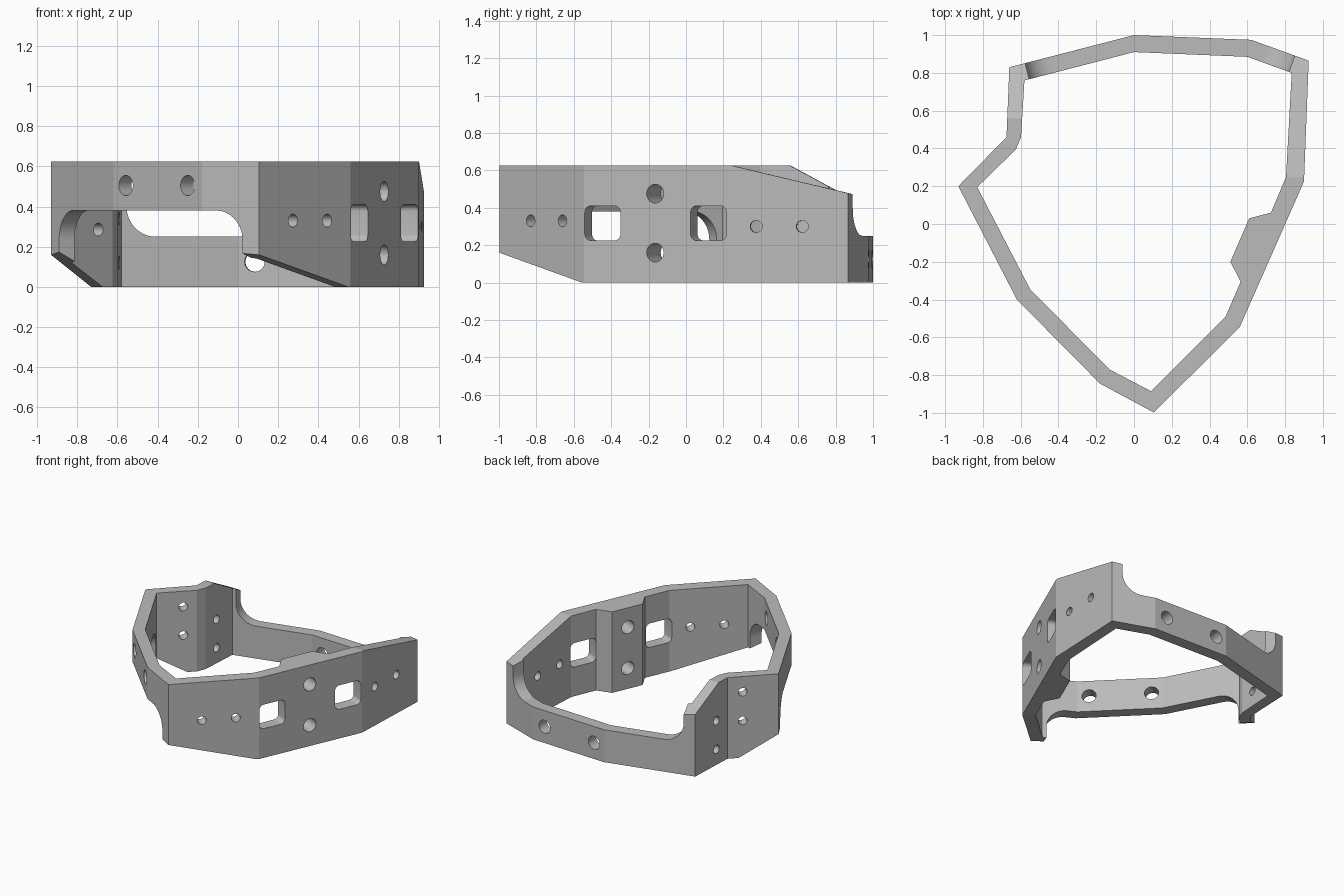
import bpy, bmesh
from math import sin, cos, pi, radians
from mathutils import Vector

old = bpy.data.objects.get("Cube")
if old:
    bpy.data.objects.remove(old, do_unlink=True)

HEIGHT = 0.625
OVER = 0.8      # cutters reach above this height
UNDER = -0.1    # and below this one

# Plan corners of the band, counterclockwise
TIP, CHEEK, SIDE, REAR_L = (0.105, -0.998), (0.56, -0.545), (0.9, 0.225), (0.925, 0.865)
BACK_L, BACK, REAR_R = (0.62, 0.975), (0, 1), (-0.66, 0.83)
NOTCH, WING, FLANK, FRONT = (-0.675, 0.46), (-0.93, 0.2), (-0.62, -0.4), (-0.18, -0.845)
outer = [TIP, CHEEK, SIDE, REAR_L, BACK_L, BACK, REAR_R, NOTCH, WING, FLANK, FRONT]
inner = [(0.09, -0.885), (0.485, -0.49), (0.565, -0.305), (0.51, -0.2), (0.61, 0.03),
         (0.725, 0.06), (0.805, 0.25), (0.835, 0.8), (0.6, 0.885), (0, 0.91),
         (-0.58, 0.76), (-0.598, 0.46), (-0.625, 0.395), (-0.83, 0.195),
         (-0.55, -0.345), (-0.13, -0.77)]


def prism(name, base, shift):
    """Solid made by sweeping a flat polygon along a vector."""
    bm = bmesh.new()
    face = bm.faces.new([bm.verts.new(p) for p in base])
    swept = bmesh.ops.extrude_face_region(bm, geom=[face])["geom"]
    bmesh.ops.translate(bm, vec=shift, verts=[g for g in swept if isinstance(g, bmesh.types.BMVert)])
    bmesh.ops.recalc_face_normals(bm, faces=bm.faces[:])
    mesh = bpy.data.meshes.new(name)
    bm.to_mesh(mesh)
    bm.free()
    obj = bpy.data.objects.new(name, mesh)
    bpy.context.collection.objects.link(obj)
    return obj


def subtract(cutter):
    """Cut a solid out of the band and discard it."""
    mod = band.modifiers.new("cut", "BOOLEAN")
    mod.operation, mod.solver, mod.object = "DIFFERENCE", "EXACT", cutter
    bpy.context.view_layer.objects.active = band
    bpy.ops.object.modifier_apply(modifier=mod.name)
    bpy.data.objects.remove(cutter, do_unlink=True)


def length(a, b):
    return (Vector(b) - Vector(a)).length


def cut(a, b, profile, depth=0.13):
    """Cut a (distance along panel, height) profile square through panel a-b."""
    along = (Vector(b) - Vector(a)).normalized().to_3d()
    inward = Vector((-along.y, along.x, 0))
    start = Vector(a).to_3d() - inward * 0.06
    prism("cutter", [start + along * s + Vector((0, 0, z)) for s, z in profile],
          inward * (depth + 0.06))
    subtract(bpy.data.objects["cutter"])


def arc(s, z, r, first, last, steps=14):
    angles = [radians(first + (last - first) * i / steps) for i in range(steps + 1)]
    return [(s + r * cos(t), z + r * sin(t)) for t in angles]


def hole(a, b, t, z, r, depth=0.13):
    """Round hole at fraction t of panel a-b."""
    cut(a, b, arc(t * length(a, b), z, r, 0, 360, 32)[:-1], depth)


def window(a, b, s0, s1, z0, z1, r=0.035):
    corners = [(s1 - r, z1 - r, 0), (s0 + r, z1 - r, 90), (s0 + r, z0 + r, 180), (s1 - r, z0 + r, 270)]
    cut(a, b, [p for s, z, t in corners for p in arc(s, z, r, t, t + 90, 8)])


# Closed band
band = prism("band", [(x, y, 0) for x, y in outer], Vector((0, 0, HEIGHT)))
subtract(prism("core", [(x, y, -0.2) for x, y in inner], Vector((0, 0, 1.2))))

# Front opening: three panels, rounded at both ends
R, TOP, END = 0.15, 0.38, 0.085
EXT = 0.05
cut(WING, FLANK, [(END, UNDER)] + arc(END + R, TOP - R, R, 180, 90)
    + [(length(WING, FLANK) + EXT, TOP), (length(WING, FLANK) + EXT, UNDER)])
n = length(FLANK, FRONT) + EXT
cut(FLANK, FRONT, [(-EXT, UNDER), (-EXT, TOP), (n, TOP), (n, UNDER)])
n = length(FRONT, TIP) - END - 0.008
cut(FRONT, TIP, [(-EXT, UNDER), (-EXT, TOP)] + arc(n - R, TOP - R, R, 90, 0) + [(n, UNDER)])

# Lowered back wall, rounded up into both side walls
LOW, END = 0.25, 0.078
n = length(REAR_L, BACK_L) + EXT
cut(REAR_L, BACK_L, [(END, OVER)] + arc(END + R, LOW + R, R, 180, 270) + [(n, LOW), (n, OVER)])
n = length(BACK_L, BACK) + EXT
cut(BACK_L, BACK, [(-EXT, LOW), (n, LOW), (n, OVER), (-EXT, OVER)])
n = length(BACK, REAR_R) - END - 0.008
cut(BACK, REAR_R, [(-EXT, OVER), (-EXT, LOW)] + arc(n - R, LOW + R, R, 270, 360) + [(n, OVER)])

# Sloping top edges of the side walls
cut(SIDE, REAR_L, [(0.02, HEIGHT), (0.76, 0.45), (0.76, OVER), (0.02, OVER)])
cut(REAR_R, NOTCH, [(-0.1, 0.425), (0.27, HEIGHT), (0.27, OVER), (-0.1, OVER)])

# Sloping bottom edges beside the front opening
cut(TIP, CHEEK, [(-0.1, 0.185), (0.625, 0), (0.625, UNDER), (-0.1, UNDER)])
cut(NOTCH, WING, [(0.08, 0), (0.08, UNDER), (0.5, UNDER), (0.5, 0.235)])

# Square windows
window(CHEEK, SIDE, 0.004, 0.213, 0.225, 0.41)
window(CHEEK, SIDE, 0.622, 0.832, 0.225, 0.41)

# Large holes
for z in (0.16, 0.475):
    hole(CHEEK, SIDE, 0.494, z, 0.05, 0.3)
for t in (0.14, 0.84):
    hole(FLANK, FRONT, t, 0.505, 0.05)
    hole(BACK_L, BACK, t + 0.02, 0.125, 0.05)

# Small holes
for t in (0.37, 0.745):
    hole(TIP, CHEEK, t, 0.33, 0.032)
for t in (0.235, 0.62):
    hole(SIDE, REAR_L, t, 0.3, 0.032)
for z in (0.12, 0.34):
    hole(REAR_R, NOTCH, 0.66, z, 0.032)
    hole(NOTCH, WING, 0.3, z + 0.165, 0.032)

# Plain grey finish
grey = bpy.data.materials.new("plain grey")
grey.use_nodes = True
colour = (0.5, 0.5, 0.5, 1)
grey.diffuse_color = colour
grey.node_tree.nodes["Principled BSDF"].inputs["Base Color"].default_value = colour
band.data.materials.clear()
band.data.materials.append(grey)
for poly in band.data.polygons:
    poly.material_index = 0

bpy.ops.object.select_all(action="DESELECT")
band.select_set(True)
bpy.context.view_layer.objects.active = band
bpy.ops.object.shade_smooth_by_angle(angle=radians(13))
